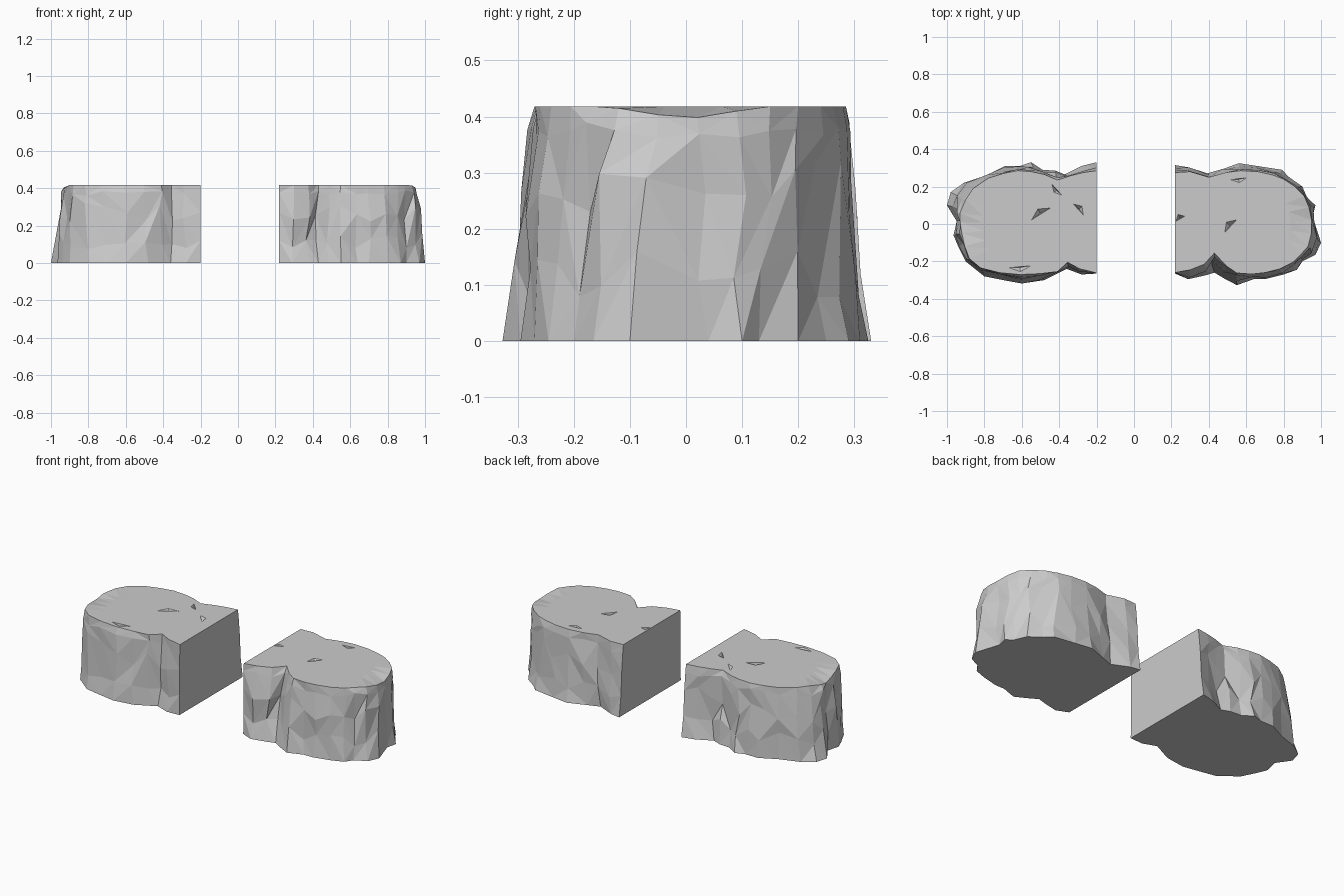
import bpy, bmesh, random
from mathutils import Vector

if "Cube" in bpy.data.objects:
    bpy.data.objects.remove(bpy.data.objects["Cube"])

H = 0.418

# Each row: base x, base y, top x, top y (counter-clockwise; flat cut wall joins last to first)
LEFT = [
    (-.20, .33, -.20, .285), (-.28, .31, -.27, .275), (-.37, .265, -.34, .258), (-.42, .285, -.41, .235),
    (-.49, .29, -.48, .265), (-.55, .33, -.55, .28), (-.61, .31, -.62, .285), (-.69, .31, -.70, .27),
    (-.79, .26, -.78, .245), (-.91, .22, -.86, .19), (-.98, .17, -.90, .13), (-1.0, .10, -.93, .06),
    (-.945, .02, -.93, .01), (-.965, -.06, -.92, -.05), (-.94, -.12, -.905, -.12), (-.90, -.20, -.88, -.185),
    (-.80, -.28, -.82, -.235), (-.70, -.30, -.72, -.26), (-.60, -.318, -.61, -.27), (-.48, -.30, -.50, -.265),
    (-.41, -.265, -.41, -.255), (-.36, -.24, -.355, -.205), (-.28, -.27, -.29, -.24), (-.20, -.265, -.20, -.262),
]
RIGHT = [
    (.22, -.265, .22, -.26), (.29, -.295, .30, -.245), (.38, -.275, .375, -.215), (.43, -.26, .43, -.155),
    (.48, -.29, .495, -.225), (.55, -.327, .55, -.262), (.64, -.295, .63, -.268), (.70, -.295, .70, -.26),
    (.80, -.27, .78, -.24), (.87, -.245, .85, -.205), (.90, -.20, .89, -.165), (.97, -.165, .93, -.12),
    (1.0, -.10, .948, -.05), (.955, .04, .95, .02), (.97, .10, .935, .09), (.93, .13, .91, .15),
    (.90, .20, .86, .20), (.83, .25, .80, .24), (.79, .29, .74, .262), (.66, .31, .66, .28),
    (.56, .325, .57, .285), (.45, .285, .49, .275), (.38, .26, .40, .25), (.28, .305, .30, .28), (.22, .315, .22, .275),
]
# Level height, blend from base to top outline, roughness
LEVELS = [(0, 0, 0), (.12, .42, .012), (.27, .62, .016), (.375, .86, .007), (H, 1, 0)]


def chip_cutter(chips):
    """Thin shallow wedges that nick the top: x, y, dx, dy, width."""
    bm = bmesh.new()
    for x, y, dx, dy, w in chips:
        a, b = Vector((x, y, H + .02)), Vector((x + dx, y + dy, H + .02))
        side = Vector((-dy, dx, 0)).normalized() * w
        mid = (a + b) / 2
        vs = [bm.verts.new(p) for p in (a, b, mid + side, mid + side * .15 - Vector((0, 0, .042)))]
        for f in ((0, 1, 2), (0, 3, 1), (1, 3, 2), (2, 3, 0)):
            bm.faces.new([vs[i] for i in f])
    bmesh.ops.recalc_face_normals(bm, faces=bm.faces)
    me = bpy.data.meshes.new("chip_cutter")
    bm.to_mesh(me)
    bm.free()
    ob = bpy.data.objects.new("chip_cutter", me)
    bpy.context.collection.objects.link(ob)
    ob.hide_render = True
    return ob


def rock(name, rows, cx, chips, seed):
    rnd = random.Random(seed)
    bm = bmesh.new()
    n = len(rows)
    centre = Vector((cx, 0))
    rings = []
    # Craggy side rings
    for z, t, rough in LEVELS:
        ring = []
        for i, (bx, by, tx, ty) in enumerate(rows):
            end = i in (0, n - 1)
            p = Vector((bx, by)).lerp(Vector((tx, ty)), t)
            zz = z
            if rough and not end:
                out = (p - centre).normalized()
                p += out * rnd.uniform(-.7, 1) * rough + Vector((-out.y, out.x)) * rnd.uniform(-1, 1) * rough
                zz += rnd.uniform(-1, 1) * (.05 if z < .3 else .015)
            if z == H:  # worn rim at the outer end
                zz -= .023 * max(0, 1 - abs(p.y) / .14) if abs(p.x) > .85 else 0
            ring.append(bm.verts.new((p.x, p.y, zz)))
        rings.append(ring)
    for lo, hi in zip(rings, rings[1:]):
        for i in range(n - 1):
            a, b, c, d = lo[i], lo[i + 1], hi[i + 1], hi[i]
            if rnd.random() < .5:
                bm.faces.new((a, b, c)), bm.faces.new((a, c, d))
            else:
                bm.faces.new((a, b, d)), bm.faces.new((b, c, d))
    # Flat cut wall, base and plateau
    bm.faces.new([r[-1] for r in rings] + [r[0] for r in reversed(rings)])
    bm.faces.new(list(reversed(rings[0])))
    inner = []
    for v in rings[-1]:
        p = centre.lerp(v.co.xy, .72)
        inner.append(bm.verts.new((p.x, p.y, H)))
    for i in range(n):
        j = (i + 1) % n
        a, b, c, d = rings[-1][i], rings[-1][j], inner[j], inner[i]
        bm.faces.new((a, b, c)), bm.faces.new((a, c, d))
    bm.faces.new(inner)
    bmesh.ops.recalc_face_normals(bm, faces=bm.faces)
    me = bpy.data.meshes.new(name)
    bm.to_mesh(me)
    bm.free()
    ob = bpy.data.objects.new(name, me)
    bpy.context.collection.objects.link(ob)
    # Nicks in the top surface
    mod = ob.modifiers.new("chips", 'BOOLEAN')
    mod.operation = 'DIFFERENCE'
    mod.solver = 'EXACT'
    mod.object = chip_cutter(chips)
    return ob


rock("left_rock_half", LEFT, -.5,
     [(-.59, -.01, .19, .12, .06), (-.46, .24, .10, -.11, -.04), (-.35, .13, .10, -.11, .05),
      (-.72, -.235, .22, .02, -.05)], 4)
rock("right_rock_half", RIGHT, .55,
     [(.46, -.08, .12, .13, .06), (.205, .00, .09, .05, .05), (.48, .235, .16, .02, -.04)], 9)
